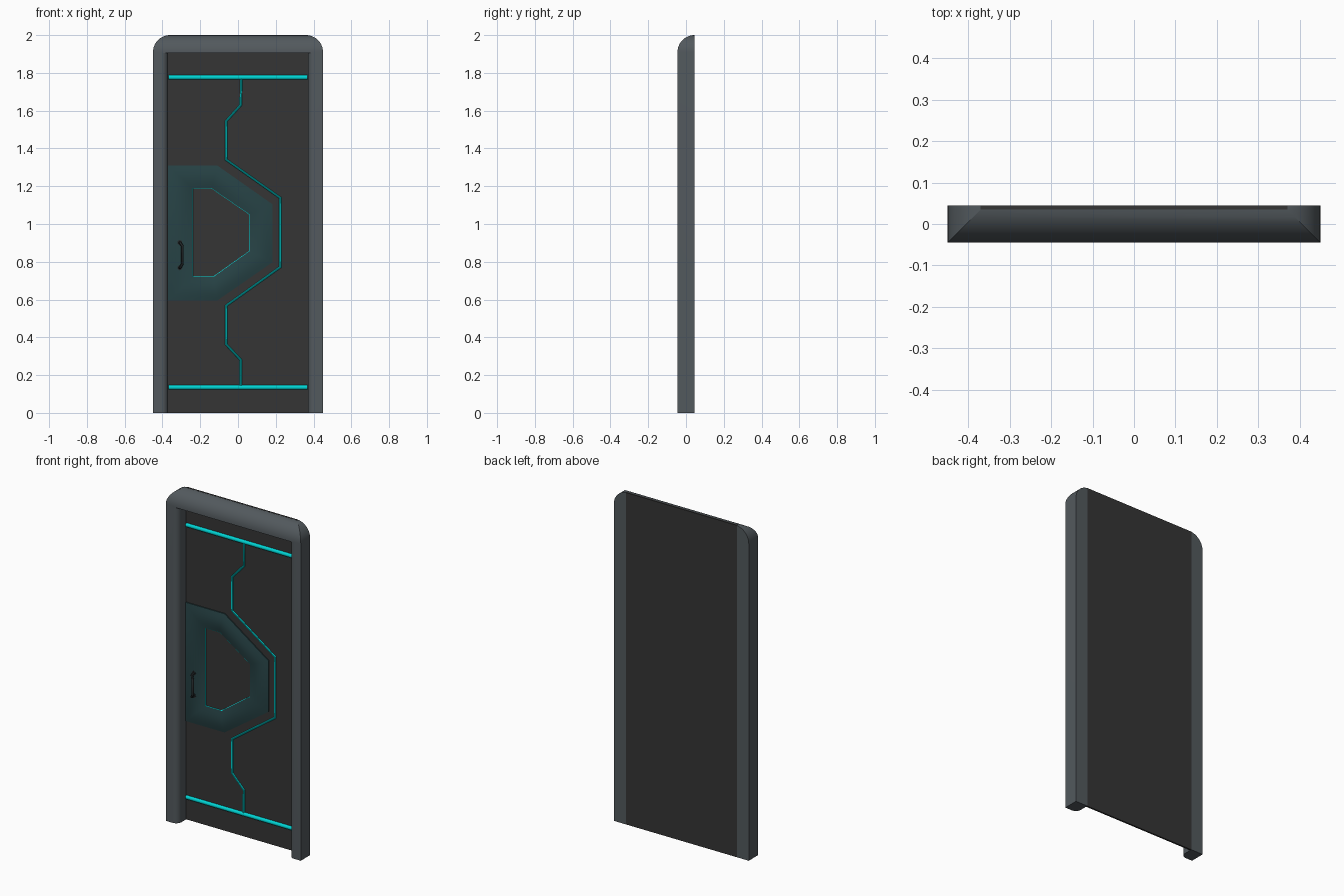
import bpy, bmesh, math

if "Cube" in bpy.data.objects:
    bpy.data.objects.remove(bpy.data.objects["Cube"])

BACK, FRONT, PANEL_Y = 0.045, -0.045, 0.035


def material(name, rgb):
    m = bpy.data.materials.new(name)
    m.diffuse_color = (*rgb, 1)
    m.use_nodes = True
    m.node_tree.nodes["Principled BSDF"].inputs["Base Color"].default_value = m.diffuse_color
    return m


slate = material("slate", (0.085, 0.1, 0.11))
charcoal = material("charcoal", (0.035, 0.035, 0.035))
cyan = material("cyan", (0.0, 0.65, 0.65))
teal = material("dark_teal", (0.02, 0.055, 0.06))
black = material("handle_dark", (0.02, 0.025, 0.027))


def activate(ob):
    bpy.ops.object.select_all(action='DESELECT')
    ob.select_set(True)
    bpy.context.view_layer.objects.active = ob


def finish(name, bm, mat=None, angle=30):
    bmesh.ops.recalc_face_normals(bm, faces=bm.faces)
    me = bpy.data.meshes.new(name)
    bm.to_mesh(me)
    bm.free()
    ob = bpy.data.objects.new(name, me)
    bpy.context.collection.objects.link(ob)
    if mat:
        me.materials.append(mat)
    activate(ob)
    bpy.ops.object.shade_smooth_by_angle(angle=math.radians(angle))
    return ob


def prism(name, pts, place, lo, hi, mat=None):
    """Extrude a 2D outline; place(a, b, t) maps it into space."""
    bm = bmesh.new()
    rings = [[bm.verts.new(place(a, b, t)) for a, b in pts] for t in (lo, hi)]
    n = len(pts)
    bm.faces.new(rings[0])
    bm.faces.new(rings[1])
    for i in range(n):
        j = (i + 1) % n
        bm.faces.new((rings[0][i], rings[0][j], rings[1][j], rings[1][i]))
    return finish(name, bm, mat)


def arc(cx, cy, r, a0, a1, n=10):
    return [(cx + r * math.cos(math.radians(a0 + (a1 - a0) * i / n)),
             cy + r * math.sin(math.radians(a0 + (a1 - a0) * i / n))) for i in range(n + 1)]


def boolean(ob, tool, op):
    activate(ob)
    mod = ob.modifiers.new(op, 'BOOLEAN')
    mod.operation, mod.object, mod.solver = op, tool, 'EXACT'
    bpy.ops.object.modifier_apply(modifier=mod.name)


def tube(name, pts, radius, mat, cyclic=False, res=3):
    cu = bpy.data.curves.new(name, 'CURVE')
    cu.dimensions = '3D'
    cu.bevel_depth, cu.bevel_resolution, cu.use_fill_caps = radius, res, True
    sp = cu.splines.new('POLY')
    sp.points.add(len(pts) - 1)
    for p, co in zip(sp.points, pts):
        p.co = (*co, 1)
    sp.use_cyclic_u = cyclic
    ob = bpy.data.objects.new(name, cu)
    bpy.context.collection.objects.link(ob)
    cu.materials.append(mat)
    activate(ob)
    bpy.ops.object.convert(target='MESH')
    bpy.ops.object.shade_smooth_by_angle(angle=math.radians(35))
    return ob


along_x = lambda a, b, t: (t, a, b)
along_y = lambda a, b, t: (a, t, b)
along_z = lambda a, b, t: (a, b, t)

# Frame: two jambs with a rounded inner front edge, joined by a top beam
jamb_outline = ([(-0.47, BACK), (-0.47, FRONT)]
                + arc(-0.405, FRONT + 0.035, 0.035, -90, 0) + [(-0.37, BACK)])
frame = prism("door_frame", jamb_outline, along_z, 0, 2.05, slate)
jamb = prism("right_jamb", [(-x, y) for x, y in jamb_outline], along_z, 0, 2.05, slate)
beam = prism("top_beam", [(FRONT, 1.905), (PANEL_Y, 1.905), (PANEL_Y, 2.05), (FRONT, 2.05)],
             along_x, -0.4, 0.4, slate)
# Trimming shapes: rounded corners seen from the front, rounded top seen from the side
arch = prism("arch_trim", [(-0.45, -0.1), (0.45, -0.1)] + arc(0.36, 1.91, 0.09, 0, 90)
             + arc(-0.36, 1.91, 0.09, 90, 180), along_y, -0.1, 0.1, slate)
nose = prism("nose_trim", [(0.1, -0.1), (0.1, 2.0)] + arc(BACK, 1.91, 0.09, 90, 180)
             + [(FRONT, -0.1)], along_x, -0.6, 0.6, slate)
for tool, op in ((jamb, 'UNION'), (beam, 'UNION'), (arch, 'INTERSECT'), (nose, 'INTERSECT')):
    boolean(frame, tool, op)
    bpy.data.objects.remove(tool)
activate(frame)
bpy.ops.object.shade_smooth_by_angle(angle=math.radians(30))

# Thin door panel, flush with the back of the frame
prism("door_panel", [(-0.37, 0), (0.37, 0), (0.37, 2), (-0.37, 2)], along_y, PANEL_Y, BACK, charcoal)

# Glowing half-round bars and the zigzag line between them
for name, z in (("upper_bar", 1.776), ("lower_bar", 0.135)):
    prism(name, arc(PANEL_Y, z, 0.012, 90, 270, 8), along_x, -0.367, 0.367, cyan)
zigzag = [(0.017, 1.77), (0.015, 1.63), (-0.062, 1.545), (-0.062, 1.34), (0.224, 1.138),
          (0.224, 0.772), (-0.062, 0.568), (-0.062, 0.362), (0.015, 0.28), (0.015, 0.14)]
tube("zigzag_light", [(x, PANEL_Y, z) for x, z in zigzag], 0.007, cyan)

# Domed lock plate: rings run from the outer outline to the window opening
outer = [(-0.37, 1.31), (-0.11, 1.31), (0.182, 1.105), (0.182, 0.797), (-0.11, 0.595), (-0.37, 0.595)]
inner = [(-0.24, 1.19), (-0.14, 1.19), (0.06, 1.052), (0.06, 0.855), (-0.13, 0.72), (-0.24, 0.72)]
sections = [(0, 0), (0, 0.006)] + [(k / 8, 0.006 + 0.01 * math.sin(math.pi * k / 8))
                                   for k in range(1, 8)] + [(1, 0.006), (1, 0)]
bm = bmesh.new()
rings = [[bm.verts.new((a[0] + (b[0] - a[0]) * t, PANEL_Y - h, a[1] + (b[1] - a[1]) * t))
          for a, b in zip(outer, inner)] for t, h in sections]
for r0, r1 in zip(rings, rings[1:] + rings[:1]):
    for i in range(6):
        j = (i + 1) % 6
        bm.faces.new((r0[i], r0[j], r1[j], r1[i]))
finish("lock_plate", bm, teal)
tube("window_rim_light", [(x, PANEL_Y - 0.003, z) for x, z in inner], 0.003, cyan, True, 1)

# Pull handle on the plate
py = PANEL_Y - 0.01
tube("handle", [(-0.31, py, 0.902), (-0.306, py - 0.028, 0.9), (-0.294, py - 0.036, 0.882),
                (-0.294, py - 0.036, 0.79), (-0.306, py - 0.028, 0.77), (-0.31, py, 0.768)], 0.007, black)
for name, z in (("upper_handle_foot", 0.902), ("lower_handle_foot", 0.768)):
    prism(name, arc(-0.308, z, 0.013, 0, 330, 11), along_y, py - 0.008, py + 0.004, black)
